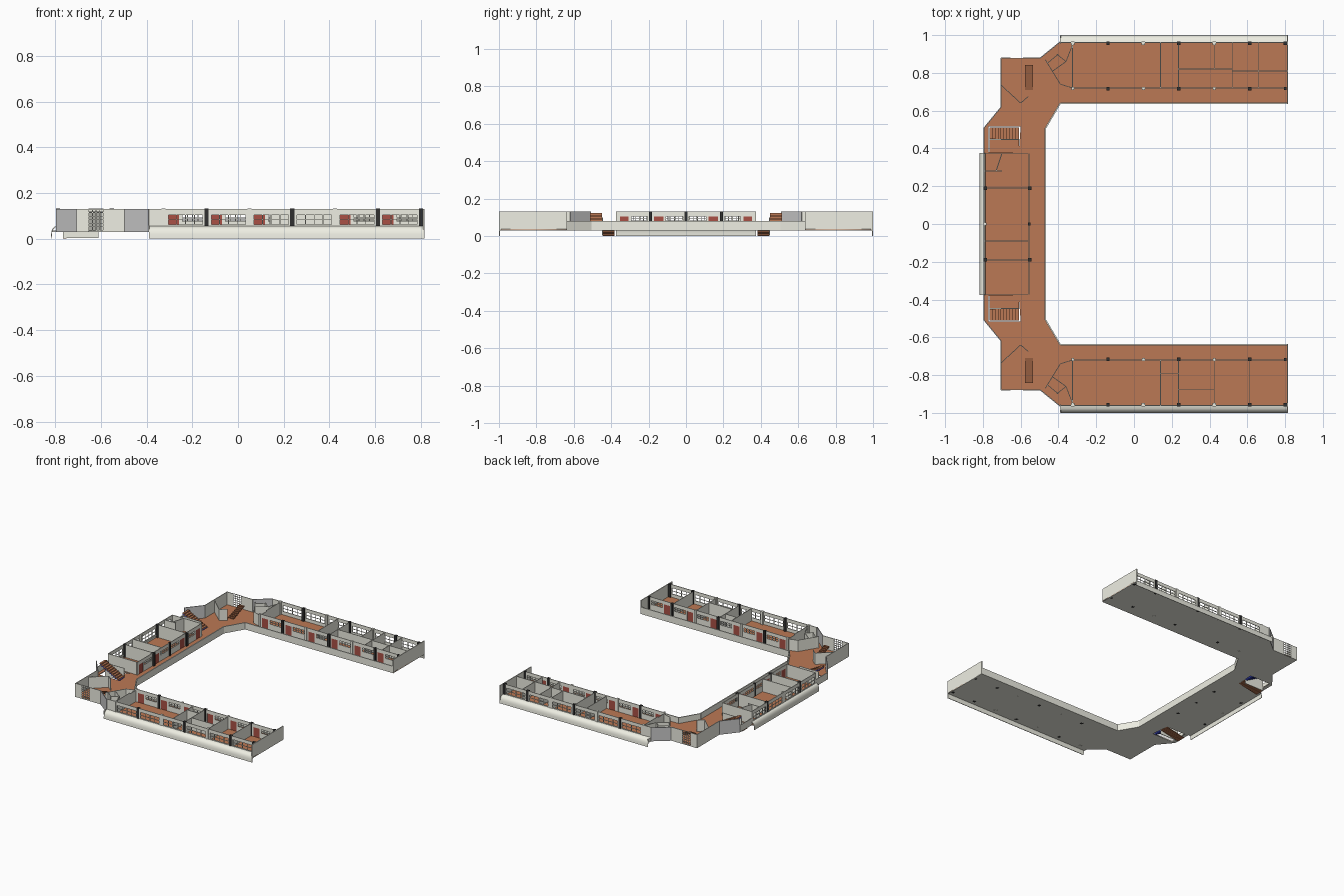
import bpy, bmesh, math
from mathutils import Vector, Matrix

if "Cube" in bpy.data.objects:
    bpy.data.objects.remove(bpy.data.objects["Cube"])

COL = {"cream": (.86, .86, .77), "brick": (.50, .19, .09), "black": (.03, .03, .03),
       "grey": (.62, .62, .65), "red": (.40, .08, .06), "blue": (.05, .08, .75), "step": (.30, .11, .05)}
MATS = {}
for n, c in COL.items():
    MATS[n] = bpy.data.materials.new(n)
    MATS[n].diffuse_color = (*c, 1)
PARTS = {}
F, T = .037, .13     # floor level, wall top


def part(name, mat):
    if name not in PARTS:
        PARTS[name] = (bmesh.new(), mat)
    return PARTS[name][0]


def wall(name, mat, p, q, z0, z1, t=.005):
    """Upright box along the line p-q, t thick."""
    p, q = Vector(p), Vector(q)
    d, m = q - p, (p + q) / 2
    mtx = (Matrix.Translation((m.x, m.y, (z0 + z1) / 2)) @ Matrix.Rotation(math.atan2(d.y, d.x), 4, 'Z')
           @ Matrix.Diagonal((d.length, t, z1 - z0, 1)))
    bmesh.ops.create_cube(part(name, mat), size=1, matrix=mtx)


def box(name, mat, x0, x1, y0, y1, z0, z1):
    wall(name, mat, (x0, (y0 + y1) / 2), (x1, (y0 + y1) / 2), z0, z1, abs(y1 - y0))


def window(tag, p, q, z0, z1, cols, rows=2):
    """Grid of glazing bars between p and q."""
    p, q = Vector(p), Vector(q)
    u = (q - p).normalized()
    for i in range(cols + 1):
        c = p.lerp(q, i / cols)
        wall(tag + "_window_bars", "cream", c - u * .0018, c + u * .0018, z0, z1, .004)
    for j in range(rows + 1):
        z = z0 + (z1 - z0) * j / rows
        wall(tag + "_window_bars", "cream", p, q, z - .0015, z + .0015, .004)


def bay(tag, p, q, sill, door=False, cols=4):
    """One wall bay: sill wall, lintel, piers, glazing and an optional door."""
    p, q = Vector(p), Vector(q)
    a, b = p.lerp(q, .1), p.lerp(q, .92)
    n = tag + "_wall"
    if door:
        e = p.lerp(q, .36)
        wall(tag + "_doors", "red", a, e, F, .105, .004)
        a2 = p.lerp(q, .43)
        wall(n, "cream", e, a2, F, T)
        wall(n, "cream", a, e, .105, T)
    else:
        a2 = a
    wall(n, "cream", p, a, F, T)
    wall(n, "cream", b, q, F, T)
    wall(n, "cream", a2, b, F, sill)
    wall(n, "cream", a2, b, .106, T)
    window(tag, a2, b, sill, .106, cols)


def column(x, y, black, r=.009):
    n = "black_columns" if black else "white_columns"
    box(n, "black" if black else "cream", x - r, x + r, y - r, y + r, .029, .132)


def ledge(name, f, a, b):
    """Curved apron panel; f maps (offset out, along, z) to a point."""
    prof = [(1, 0), (.999, .02), (.996, .034), (.989, .046), (.978, .053), (.963, .056)]
    inner = [(o - .004, z - .003 if z else 0) for o, z in prof]
    bm = part(name, "cream")
    rings = [[bm.verts.new(f(o, s, z)) for o, z in prof + inner[::-1]] for s in (a, b)]
    k = len(rings[0])
    for i in range(k):
        j = (i + 1) % k
        bm.faces.new((rings[0][i], rings[0][j], rings[1][j], rings[1][i]))
    for r in rings:
        for i in range(len(prof) - 1):
            bm.faces.new((r[i], r[i + 1], r[k - 2 - i], r[k - 1 - i]))


# Floor slab with two stair openings
half = [(-.47, .505), (-.39, .64), (.815, .64), (.815, .99), (-.39, .99), (-.39, .965), (-.495, .88),
        (-.705, .88), (-.705, .62), (-.795, .51), (-.795, .375), (-.812, .375)]
outline = half + [(x, -y) for x, y in half[::-1]]
holes = [[(-.77, s * .38), (-.61, s * .38), (-.60, s * .515), (-.77, s * .515)] for s in (1, -1)]


def slab(name, mat, z0, z1):
    cu = bpy.data.curves.new(name, 'CURVE')
    cu.dimensions, cu.fill_mode, cu.extrude = '2D', 'BOTH', (z1 - z0) / 2
    for pts in [outline] + holes:
        sp = cu.splines.new('POLY')
        sp.points.add(len(pts) - 1)
        for v, (x, y) in zip(sp.points, pts):
            v.co = (x, y, 0, 1)
        sp.use_cyclic_u = True
    ob = bpy.data.objects.new(name, cu)
    ob.location.z = (z0 + z1) / 2
    cu.materials.append(MATS[mat])
    bpy.context.collection.objects.link(ob)
    bpy.ops.object.select_all(action='DESELECT')
    bpy.context.view_layer.objects.active = ob
    ob.select_set(True)
    bpy.ops.object.convert(target='MESH')


slab("floor_slab", "cream", .03, .0355)
slab("brick_floor", "brick", .0355, F)

XS = [-.325 + .1875 * i for i in range(7)]
for s in (1, -1):
    P = lambda x, y: (x, s * y)
    # Courtyard parapet
    for p, q in (((-.47, 0), (-.47, .505)), ((-.47, .505), (-.39, .64)), ((-.39, .64), (.815, .64))):
        wall("courtyard_parapet", "cream", P(*p), P(*q), .03, .08, .007)
    # Wing: apron, outer bays, corridor bays, columns
    ledge("wing_apron", lambda o, a, z: (a, s * o, z), -.39, .815)
    wall("wing_outer_wall", "cream", P(-.39, .96), P(XS[0], .96), F, T)
    for i, x in enumerate(XS):
        x = min(x, .803)
        column(x, s * .957, i % 2 == 1 or i == 6)
        column(x, s * .717, i % 2 == 1 or i == 6, .009 if i % 2 else .007)
        if i < 6:
            x2 = min(XS[i + 1], .81)
            bay("wing_outer", P(x, .96), P(x2, .96), .06)
            bay("wing_corridor", P(x, .72), P(x2, .72), .075, True)
    # Wing end wall and fins
    wall("wing_end_wall", "cream", P(.812, .637), P(.812, 1), .03, T, .006)
    wall("wing_end_fin", "cream", P(.812, .994), P(.812, 1), 0, .03, .006)
    wall("wing_inner_fin", "cream", P(-.39, .955), P(-.39, .998), .03, .057)
    # Corner tower shell
    wall("tower_wall", "grey", P(-.39, .965), P(-.495, .88), .03, T)
    wall("tower_wall_side", "cream", P(-.495, .878), P(-.588, .878), .03, T)
    wall("tower_wall_side", "cream", P(-.653, .878), P(-.705, .878), .03, T)
    window("tower", P(-.588, .878), P(-.653, .878), F, T, 4, 6)
    wall("tower_wall_side", "cream", P(-.703, .88), P(-.703, .62), .03, T)
    wall("tower_wall", "grey", P(-.703, .62), P(-.793, .51), .03, T)
    wall("tower_wall_side", "cream", P(-.793, .51), P(-.793, .37), .03, .08)
    # Tower partitions and washroom cubicles
    for p, q in (((-.703, .735), (-.60, .64)), ((-.60, .64), (-.56, .675)), ((-.47, .87), (-.39, .74)),
                 ((-.39, .74), (-.325, .72)), ((-.43, .81), (-.36, .86)), ((-.41, .90), (-.36, .86)),
                 ((-.36, .86), (-.325, .95)), ((-.325, .72), (-.325, .79)), ((-.46, .85), (-.40, .90))):
        wall("tower_partitions", "cream", P(*p), P(*q), F, .12, .004)
    # Tower flight
    for i in range(8):
        y = .71 + i * .0165
        box("tower_flight", "step", -.577, -.535, s * y, s * (y + .0165), F + .006 * i, F + .006 * (i + 1))
    # Main stairs: one flight up, one flight down
    n = 10
    for i in range(n):
        x = -.61 - i * .0155
        u, d = F + .0085 * i, F - .0032 * (i + 1)
        box("stair_up_flight", "brick", x - .0155, x, s * .45, s * .512, u, u + .0085)
        box("stair_up_underside", "blue", x - .0155, x, s * .452, s * .51, u - .008, u)
        box("stair_down_flight", "brick", x - .0155, x, s * .382, s * .444, d - .004, d)
    wall("stair_spine_wall", "cream", P(-.765, .447), P(-.61, .447), .004, .10, .004)
    # West block end walls and cross walls
    wall("west_partitions", "cream", P(-.793, .372), P(-.56, .372), F, T)
    wall("west_partitions", "cream", P(-.793, .19), P(-.56, .19), F, T)
    for y, blk in ((.19, True), (.365, False)):
        if blk:
            column(-.787, s * y, True)
            column(-.552, s * y, True)
    for a, b in ((0, .19), (.19, .372)):
        bay("west_outer", P(-.793, a), P(-.793, b), .06)
        bay("west_corridor", P(-.557, b), P(-.557, a), .08, True)

# Central west columns, extra walls and apron
column(-.787, 0, False, .007)
column(-.555, 0, True, .007)
wall("west_partitions", "cream", (-.793, -.09), (-.56, -.09), F, T)
wall("west_partitions", "cream", (-.73, .28), (-.70, .372), F, T)
wall("west_partitions", "cream", (-.793, .28), (-.70, .28), F, T)
ledge("west_apron", lambda o, a, z: (o * -.8 - .018 if o > 2 else -.818 + (1 - o) * .75, a, z), -.375, .375)

# Room partitions, differing between the two wings
NORTH = [((.14, .72), (.14, .96)), ((.235, .72), (.235, .96)), ((.52, .72), (.52, .96)), ((.66, .72), (.66, .96)),
         ((.235, .82), (.52, .82)), ((.52, .81), (.81, .81)), ((.425, .82), (.425, .96))]
SOUTH = [((.14, -.72), (.14, -.96)), ((.235, -.72), (.235, -.96)), ((.425, -.72), (.425, -.96)),
         ((.61, -.72), (.61, -.96)), ((.14, -.79), (.235, -.79)), ((.235, -.875), (.425, -.875))]
for p, q in NORTH + SOUTH + [((-.325, .79), (-.325, .96)), ((-.325, -.79), (-.325, -.96))]:
    wall("room_partitions", "cream", p, q, F, .127, .004)

# Turn the collected parts into objects
for name, (bm, mat) in PARTS.items():
    bmesh.ops.recalc_face_normals(bm, faces=bm.faces)
    me = bpy.data.meshes.new(name)
    bm.to_mesh(me)
    bm.free()
    me.materials.append(MATS[mat])
    ob = bpy.data.objects.new(name, me)
    bpy.context.collection.objects.link(ob)
    if name.endswith("apron"):
        bpy.ops.object.select_all(action='DESELECT')
        bpy.context.view_layer.objects.active = ob
        ob.select_set(True)
        bpy.ops.object.shade_smooth_by_angle(angle=math.radians(40))

for m in bpy.data.materials:
    if m.users and not m.is_grease_pencil:
        m.use_nodes = True
        m.node_tree.nodes["Principled BSDF"].inputs["Base Color"].default_value = m.diffuse_color
